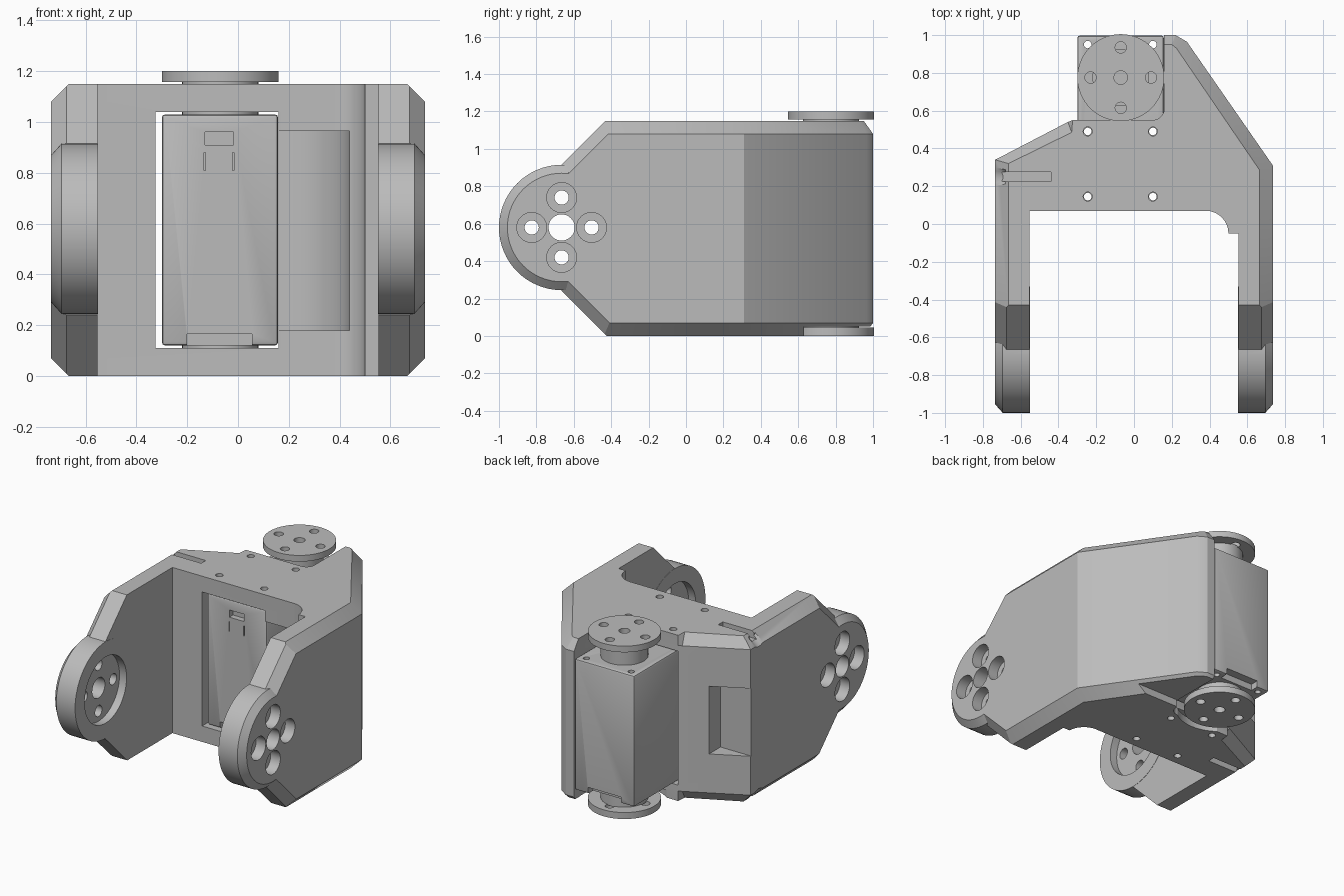
import bpy, bmesh
from math import sin, cos, pi

cube = bpy.data.objects.get("Cube")
if cube:
    bpy.data.objects.remove(cube)

grey = bpy.data.materials.new("plain_grey")
grey.use_nodes = True
grey.diffuse_color = (0.5, 0.5, 0.5, 1)
grey.node_tree.nodes["Principled BSDF"].inputs["Base Color"].default_value = (0.5, 0.5, 0.5, 1)


def loft(name, rings):
    """Closed solid through a row of rings with equal point counts."""
    bm = bmesh.new()
    rows = [[bm.verts.new(p) for p in ring] for ring in rings]
    n = len(rows[0])
    for a, b in zip(rows, rows[1:]):
        for i in range(n):
            j = (i + 1) % n
            bm.faces.new((a[i], a[j], b[j], b[i]))
    bm.faces.new(rows[0])
    bm.faces.new(rows[-1])
    bmesh.ops.recalc_face_normals(bm, faces=bm.faces)
    me = bpy.data.meshes.new(name)
    bm.to_mesh(me)
    bm.free()
    me.materials.append(grey)
    ob = bpy.data.objects.new(name, me)
    bpy.context.collection.objects.link(ob)
    return ob


def box(name, x, y, z):
    return loft(name, [[(x[0], y[0], h), (x[1], y[0], h), (x[1], y[1], h), (x[0], y[1], h)] for h in z])


def turned(name, axis, u, v, stations, seg=48):
    """Round part along x or z; stations are (position, radius)."""
    rings = []
    for t, r in stations:
        ring = [(u + r * cos(2 * pi * i / seg), v + r * sin(2 * pi * i / seg)) for i in range(seg)]
        rings.append([(t, a, b) if axis == "x" else (a, b, t) for a, b in ring])
    return loft(name, rings)


def settle(ob):
    """Bake the modifiers into the mesh."""
    bpy.context.view_layer.update()
    dg = bpy.context.evaluated_depsgraph_get()
    me = bpy.data.meshes.new_from_object(ob.evaluated_get(dg))
    ob.modifiers.clear()
    ob.data = me


def combine(ob, tool, op="DIFFERENCE"):
    m = ob.modifiers.new("bool", "BOOLEAN")
    m.operation, m.object, m.solver = op, tool, "EXACT"
    settle(ob)
    bpy.data.objects.remove(tool)


def bevel(ob, width):
    m = ob.modifiers.new("bevel", "BEVEL")
    m.width, m.segments = width, 2
    settle(ob)


OUT, INN = 0.735, 0.5525          # outer and inner faces of the arms
TOP = 1.15
HX, HY = -0.07, 0.775             # output axis
PY, PZ = -0.665, 0.58             # pivot axis of the arms
SCREWS = [(x, y) for x in (-0.245, 0.1) for y in (0.145, 0.49, 0.95)]

# Bracket plan: each point with its position on the chamfered top and bottom
same = lambda pts: [(p, p) for p in pts]
fillet = [(0.38 + 0.12 * sin(a), -0.05 + 0.12 * cos(a)) for a in [pi / 2 * (1 - i / 8) for i in range(9)]]
corner = [(0.1 + 0.06 * sin(a), 0.61 - 0.06 * cos(a)) for a in [pi / 2 * i / 5 for i in range(6)]]
plan = same([(INN, PY), (INN, -0.05)] + fillet + [(-INN, 0.07), (-INN, PY)])
plan += [((-OUT, PY), (-0.665, PY)), ((-OUT, 0.34), (-0.665, 0.32)), ((-0.35, 0.54), (-0.33, 0.485))]
plan += same([(-0.325, 0.55)] + corner)
plan += [((0.16, 1.0), (0.16, 0.95)), ((0.22, 1.0), (0.2, 0.95)), ((0.28, 0.965), (0.225, 0.93)),
         ((OUT, 0.31), (0.665, 0.285)), ((OUT, PY), (0.665, PY))]
bracket = loft("bracket", [[(*p[k], z) for p in plan]
                           for z, k in ((0, 1), (0.07, 0), (1.08, 0), (TOP, 1))])

# Sloping, chamfered arm ends
full = [(PY, 0.24), (PY, 0.915), (-0.3, 1.28), (1.2, 1.28), (1.2, -0.125), (-0.3, -0.125)]
trim = [(PY, 0.34), (PY, 0.815), (-0.2, 1.28), (1.2, 1.28), (1.2, -0.125), (-0.2, -0.125)]
combine(bracket, loft("arm_profile", [[(x, *p) for p in prof] for x, prof in
        ((-0.745, trim), (-0.675, full), (0.675, full), (0.745, trim))]), "INTERSECT")

# Pivot discs with counterbored holes and an inner seat
for s in (-1, 1):
    combine(bracket, turned("disc", "x", PY, PZ,
            [(s * 0.551, 0.335), (s * 0.695, 0.335), (s * OUT, 0.29)], 64), "UNION")
    combine(bracket, turned("seat", "x", PY, PZ, [(s * 0.5, 0.23), (s * 0.605, 0.23)]))
    combine(bracket, turned("centre_hole", "x", PY, PZ, [(s * 0.5, 0.07), (s * 0.8, 0.07)], 32))
    for dy, dz in ((0.16, 0), (-0.16, 0), (0, 0.16), (0, -0.16)):
        combine(bracket, turned("bolt_hole", "x", PY + dy, PZ + dz,
                [(s * 0.5, 0.038), (s * 0.66, 0.038), (s * 0.661, 0.08), (s * 0.8, 0.08)], 32))

# Motor cavity, cable recess and rear pocket
combine(bracket, box("cavity", (-0.325, 0.16), (-0.1, 1.2), (0.11, 1.04)))
combine(bracket, turned("cable_recess", "z", 0.159, 0.07, [(0.18, 0.28), (0.965, 0.28)]))
combine(bracket, box("rear_pocket", (-0.9, -0.5), (0.336, 0.7), (0.34, 0.81)))

# Clearance around the lower output disc
combine(bracket, box("lower_clearance", (-0.2, 0.9), (0.63, 1.2), (-0.1, 0.05)))
combine(bracket, turned("lower_round", "z", HX, HY, [(-0.1, 0.28), (0.052, 0.28)]))

# Screw grooves with funnel mouths, top and bottom
for z in (0, TOP):
    combine(bracket, box("groove", (-0.7, -0.44), (0.225, 0.275), (z - 0.05, z + 0.05)))
    combine(bracket, turned("funnel", "x", 0.25, z, [(-0.8, 0.1), (-0.74, 0.085), (-0.68, 0.04)], 32))

# Screw holes through both plates
for x, y in SCREWS[:2] + SCREWS[3:5]:
    combine(bracket, turned("plate_hole", "z", x, y, [(-0.1, 0.024), (1.3, 0.024)], 20))

# Motor housing with feet, socket and screw holes
motor = box("motor_housing", (-0.3, 0.158), (0.09, 0.998), (0.12, 1.03))
bevel(motor, 0.014)
for y in ((0, 0.15), (0.94, 1.1)):
    combine(motor, box("foot_gap", (-0.2, 0.055), y, (0.05, 0.165)))
combine(motor, box("socket", (-0.13, -0.018), (0, 0.13), (0.91, 0.96)))
for x in (-0.13, -0.018):
    combine(motor, box("socket_slit", (x - 0.003, x + 0.003), (0, 0.1), (0.81, 0.88)))
for x, y in SCREWS:
    combine(motor, turned("screw_hole", "z", x, y, [(-0.1, 0.02), (1.3, 0.02)], 20))

# Output discs
discs = []
for name, neck, disc in (("upper_output", (1.02, 1.165), (1.157, 1.2)),
                         ("lower_output", (0.04, 0.13), (0.0, 0.045))):
    horn = turned(name + "_disc", "z", HX, HY, [(z, 0.23) for z in disc], 64)
    for dx, dy, r in ((0, 0, 0.036), (0.16, 0, 0.03), (-0.16, 0, 0.03), (0, 0.16, 0.03), (0, -0.16, 0.03)):
        combine(horn, turned("horn_hole", "z", HX + dx, HY + dy, [(disc[0] - 0.1, r), (disc[1] + 0.1, r)], 20))
    discs += [horn, turned(name + "_neck", "z", HX, HY, [(z, 0.15) for z in neck])]

# Crisp edges, smooth round walls
bpy.ops.object.select_all(action="DESELECT")
for ob in [bracket, motor] + discs:
    ob.select_set(True)
bpy.context.view_layer.objects.active = bracket
bpy.ops.object.shade_smooth_by_angle(angle=0.45)
